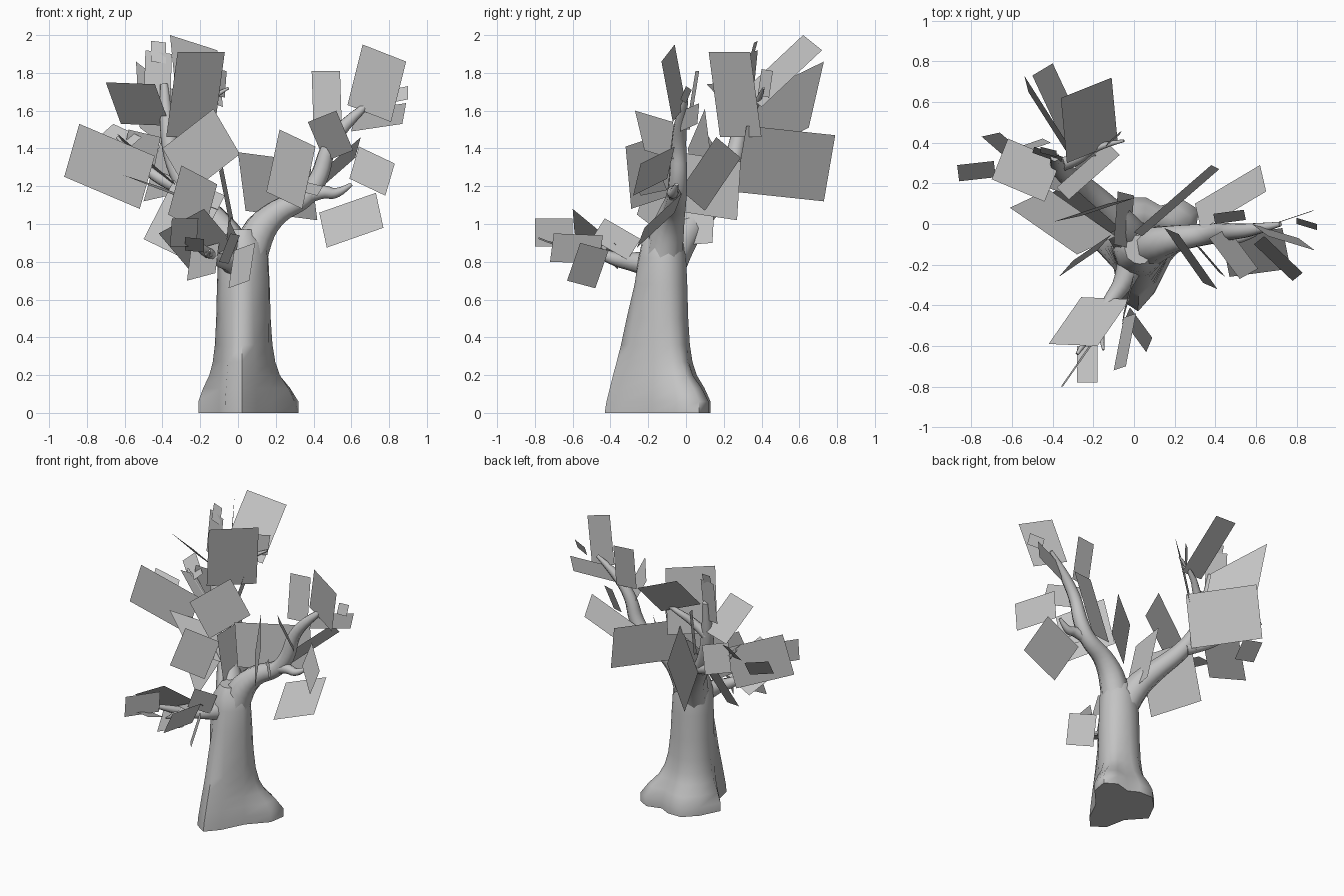
import bpy, bmesh, math
from mathutils import Vector

cube = bpy.data.objects.get("Cube")
if cube:
    bpy.data.objects.remove(cube, do_unlink=True)

# One plain grey for bark and leaves
grey = bpy.data.materials.new("plain grey")
grey.use_nodes = True
colour = (0.55, 0.55, 0.55, 1)
grey.diffuse_color = colour
grey.node_tree.nodes["Principled BSDF"].inputs["Base Color"].default_value = colour


def add_mesh(name, bm):
    mesh = bpy.data.meshes.new(name)
    bm.to_mesh(mesh)
    bm.free()
    mesh.materials.append(grey)
    obj = bpy.data.objects.new(name, mesh)
    bpy.context.collection.objects.link(obj)
    return obj


def smooth(obj, degrees):
    bpy.ops.object.select_all(action="DESELECT")
    obj.select_set(True)
    bpy.context.view_layer.objects.active = obj
    bpy.ops.object.shade_smooth_by_angle(angle=math.radians(degrees))


def make_trunk(outline, levels, centre, radii):
    """Loft from a lobed root outline to an ellipse; the front ridge fades slower."""
    bm = bmesh.new()
    rings = []
    for height, root_blend, ridge_blend, scale in levels:
        ring = []
        for point in outline:
            foot = Vector(point)
            angle = math.atan2(foot.y - centre.y, foot.x - centre.x)
            top = Vector((radii.x * math.cos(angle), radii.y * math.sin(angle)))
            blend = ridge_blend if foot.y < -.3 else root_blend
            flat = foot.lerp(centre + top * scale, blend)
            ring.append(bm.verts.new((flat.x, flat.y, height)))
        rings.append(ring)
    count = len(outline)
    for low, high in zip(rings, rings[1:]):
        for i in range(count):
            j = (i + 1) % count
            bm.faces.new((low[i], low[j], high[j], high[i]))
    bm.faces.new(list(reversed(rings[0])))
    bm.faces.new(rings[-1])
    smooth(add_mesh("trunk", bm), 60)


def make_branch(name, points):
    """Tapered round limb; each point is a position followed by a radius."""
    curve = bpy.data.curves.new(name, "CURVE")
    curve.dimensions = "3D"
    curve.bevel_depth = 1.0
    curve.bevel_resolution = 2
    curve.resolution_u = 4
    curve.use_fill_caps = True
    spline = curve.splines.new("NURBS")
    spline.points.add(len(points) - 1)
    for control, (x, y, z, radius) in zip(spline.points, points):
        control.co = (x, y, z, 1)
        control.radius = radius
    spline.order_u = 3
    spline.use_endpoint_u = True
    obj = bpy.data.objects.new(name, curve)
    bpy.context.collection.objects.link(obj)
    bpy.ops.object.select_all(action="DESELECT")
    obj.select_set(True)
    bpy.context.view_layer.objects.active = obj
    bpy.ops.object.convert(target="MESH")
    obj = bpy.context.view_layer.objects.active
    obj.data.materials.clear()
    obj.data.materials.append(grey)
    smooth(obj, 50)


def make_leaves(name, cards):
    """Flat leaf cards, each given by a corner and its two neighbours."""
    bm = bmesh.new()
    for corner, along, across in cards:
        a, b, d = Vector(corner), Vector(along), Vector(across)
        bm.faces.new([bm.verts.new(p) for p in (a, b, b + d - a, d)])
    add_mesh(name, bm)


# Trunk with spreading roots
root_outline = [
    (-.21, -.1), (-.1, -.22), (-.07, -.37), (.02, -.43), (.1, -.34),
    (.18, -.18), (.3, -.05), (.32, .07), (.24, .12), (.13, .09),
    (.06, .13), (-.05, .13), (-.14, .04),
]
trunk_levels = [
    (0, 0, 0, 1), (.06, 0, .05, 1), (.13, .25, .15, 1), (.2, .58, .25, 1),
    (.27, .76, .36, 1), (.36, .87, .49, 1), (.5, .94, .66, 1), (.68, .98, .9, 1),
    (.82, 1, 1, .97), (.9, 1, 1, .85), (.97, 1, 1, .55),
]
make_trunk(root_outline, trunk_levels, Vector((.03, -.125)), Vector((.14, .13)))

# Main limbs
make_branch("left_limb", [
    (.04, -.13, .72, .1), (.07, -.11, .92, .1), (.2, -.07, 1.07, .068),
    (.36, -.05, 1.13, .055), (.44, -.04, 1.26, .05), (.47, -.04, 1.4, .042),
    (.58, -.03, 1.55, .035), (.72, 0, 1.66, .012)])
make_branch("back_limb", [
    (.02, -.12, .72, .1), (-.03, -.05, .9, .095), (-.13, .07, 1.03, .07),
    (-.25, .18, 1.16, .06), (-.34, .25, 1.32, .05), (-.38, .29, 1.52, .04),
    (-.39, .33, 1.74, .022)])
make_branch("front_limb", [
    (0, -.14, .78, .08), (-.04, -.28, .8, .05), (-.12, -.38, .81, .035),
    (-.2, -.52, .88, .025), (-.28, -.64, .93, .008)])

# Twigs
make_branch("left_twig", [
    (.34, -.05, 1.14, .045), (.45, -.07, 1.18, .035), (.52, -.07, 1.15, .028),
    (.6, -.05, 1.21, .01)])
make_branch("back_twig", [
    (-.37, .29, 1.48, .035), (-.28, .31, 1.56, .03), (-.2, .38, 1.64, .02),
    (-.05, .41, 1.72, .007)])
make_branch("right_twig", [
    (-.27, .21, 1.18, .045), (-.4, .27, 1.23, .035), (-.5, .3, 1.3, .025),
    (-.64, .33, 1.46, .008)])
make_branch("front_twig", [
    (-.15, -.44, .85, .025), (-.17, -.52, .82, .018), (-.15, -.62, .86, .006)])

# Leaf cards, grouped by limb
make_leaves("back_limb_leaves", [
    ((-.38, .18, 1.46), (-.13, .4, 1.46), (-.32, .12, 1.91)),
    ((-.33, .3, 1.7), (-.08, .4, 1.62), (-.36, .62, 2)),
    ((-.33, .4, 1.7), (-.31, .32, 1.35), (-.54, .73, 1.86)),
    ((-.28, .26, 1.17), (-.5, .73, 1.12), (-.18, .32, 1.52)),
    ((-.62, .42, 1.53), (-.36, .31, 1.52), (-.7, .22, 1.75)),
    ((-.5, .35, 1.62), (-.36, .3, 1.6), (-.49, .38, 1.92)),
    ((-.46, .35, 1.86), (-.38, .33, 1.85), (-.46, .38, 1.97)),
    ((-.14, .38, 1.68), (-.07, .44, 1.67), (-.13, .4, 1.82)),
])
make_leaves("right_twig_leaves", [
    ((-.92, .06, 1.25), (-.52, .16, 1.08), (-.84, .08, 1.53)),
    ((-.86, .21, 1.3), (-.68, .23, 1.25), (-.87, .29, 1.42)),
    ((-.75, .43, 1.45), (-.6, .3, 1.38), (-.66, .45, 1.53)),
    ((-.64, .25, 1.48), (-.34, .15, 1.22), (-.6, .36, 1.42)),
    ((-.61, .08, 1.26), (-.28, -.15, 1.13), (-.42, .17, 1.2)),
    ((-.62, .36, 1.3), (-.45, .42, 1.26), (-.58, .34, 1.5)),
])
make_leaves("crown_leaves", [
    ((-.4, .01, 1.4), (-.26, .04, 1.16), (-.13, .1, 1.61)),
    ((-.5, .1, .92), (-.25, -.12, .8), (-.32, .2, 1.27)),
    ((-.37, -.26, 1.05), (-.18, -.13, .95), (-.3, -.18, 1.31)),
    ((-.02, -.12, .88), (0, .14, .9), (-.1, -.1, 1.28)),
    ((.04, -.06, 1.07), (.42, .27, 1.02), (0, -.04, 1.38)),
    ((.15, -.02, 1.17), (.34, -.29, 1.08), (.22, -.05, 1.5)),
])
make_leaves("left_limb_leaves", [
    ((.58, 0, 1.63), (.81, -.07, 1.54), (.66, -.06, 1.95)),
    ((.4, 0, 1.5), (.55, .02, 1.5), (.39, .05, 1.81)),
    ((.37, -.07, 1.54), (.46, -.02, 1.33), (.52, -.27, 1.6)),
    ((.47, -.26, .875), (.77, -.22, .98), (.43, -.06, 1.06)),
    ((.59, -.1, 1.24), (.78, -.28, 1.15), (.64, -.06, 1.41)),
    ((.33, -.03, 1.18), (.3, .1, 1.07), (.65, .16, 1.46)),
    ((.8, 0, 1.64), (.9, -.03, 1.66), (.8, .03, 1.71)),
    ((.6, -.03, 1.49), (.87, .06, 1.53), (.62, -.02, 1.6)),
    ((.3, -.1, 1.18), (.42, -.24, 1.15), (.33, -.12, 1.23)),
])
make_leaves("front_limb_leaves", [
    ((-.42, -.59, .95), (-.18, -.6, 1.08), (-.26, -.36, .76)),
    ((-.05, -.48, .66), (.06, -.63, .7), (-.02, -.41, .86)),
    ((-.1, -.72, .8), (-.05, -.46, .79), (-.04, -.7, .95)),
    ((-.28, -.78, .93), (-.18, -.78, .92), (-.28, -.6, .86)),
    ((-.36, -.8, .88), (-.22, -.6, .88), (-.35, -.8, 1.03)),
    ((-.05, -.43, 1.03), (0, -.24, .92), (-.06, -.5, .92)),
    ((-.27, -.55, .7), (-.12, -.46, .74), (-.25, -.5, .86)),
])
